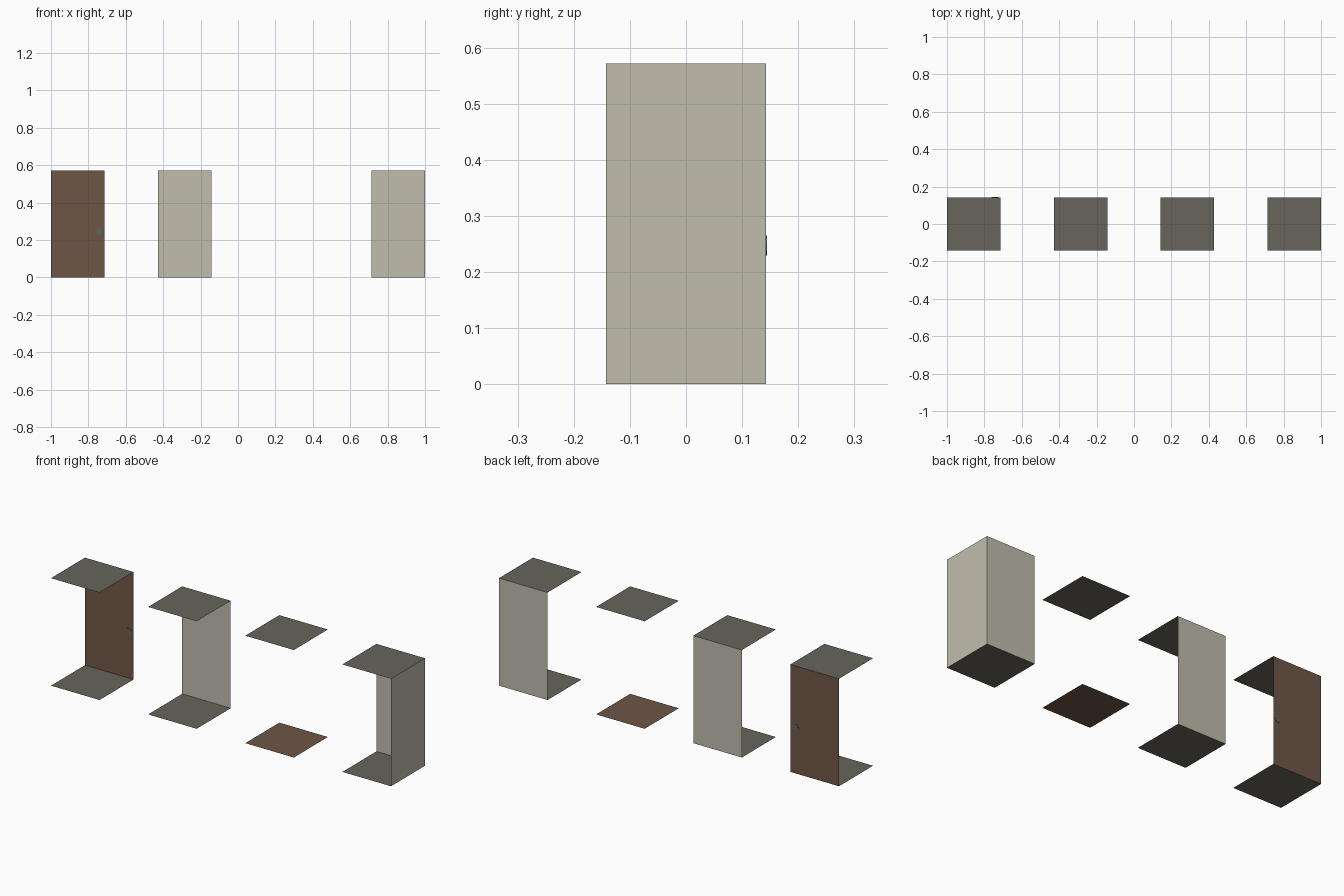
import bpy, math
from mathutils import Vector

if "Cube" in bpy.data.objects:
    bpy.data.objects.remove(bpy.data.objects["Cube"])

W = 2 / 7          # width and depth of one module
H = 4 / 7          # height of one module
CENTRES = [-1 + W / 2 + i * 2 * W for i in range(4)]


def material(name, rgb):
    lin = [((c / 255 + 0.055) / 1.055) ** 2.4 for c in rgb]
    m = bpy.data.materials.new(name)
    m.diffuse_color = (*lin, 1)
    m.use_nodes = True
    m.node_tree.nodes["Principled BSDF"].inputs["Base Color"].default_value = m.diffuse_color
    return m


PLASTER = material("pale_plaster", (193, 189, 173))
STONE = material("dark_grey", (103, 101, 91))
WOOD = material("brown_wood", (111, 86, 70))
METAL = material("knob_grey", (96, 99, 92))


def panel(name, centre, u, v, mat):
    """Single flat sheet spanned by the half-vectors u and v."""
    c, u, v = Vector(centre), Vector(u), Vector(v)
    mesh = bpy.data.meshes.new(name)
    mesh.from_pydata([c - u - v, c + u - v, c + u + v, c - u + v], [], [(0, 1, 2, 3)])
    mesh.materials.append(mat)
    obj = bpy.data.objects.new(name, mesh)
    bpy.context.collection.objects.link(obj)
    return obj


r = W / 2
# Floors and ceilings of the four modules (the third has a wooden floor)
for i, x in enumerate(CENTRES):
    panel(f"floor_{i + 1}", (x, 0, 0), (r, 0, 0), (0, r, 0), WOOD if i == 2 else STONE)
    panel(f"ceiling_{i + 1}", (x, 0, H), (r, 0, 0), (0, r, 0), STONE)

# Back walls: a door in the first module, plain walls in the second and fourth
for i, name, mat in ((0, "door", WOOD), (1, "back_wall", PLASTER), (3, "corner_back_wall", PLASTER)):
    panel(name, (CENTRES[i], r, H / 2), (r, 0, 0), (0, 0, H / 2), mat)

# Side wall closing the corner of the fourth module
panel("corner_side_wall", (1, 0, H / 2), (0, r, 0), (0, 0, H / 2), PLASTER)

# Flat door knob, showing on both sides of the door
bpy.ops.mesh.primitive_cylinder_add(vertices=12, radius=0.018, depth=0.003,
                                    location=(-0.743, r, 0.247),
                                    rotation=(math.pi / 2, 0, 0))
knob = bpy.context.object
knob.name = "door_knob"
knob.data.materials.append(METAL)
